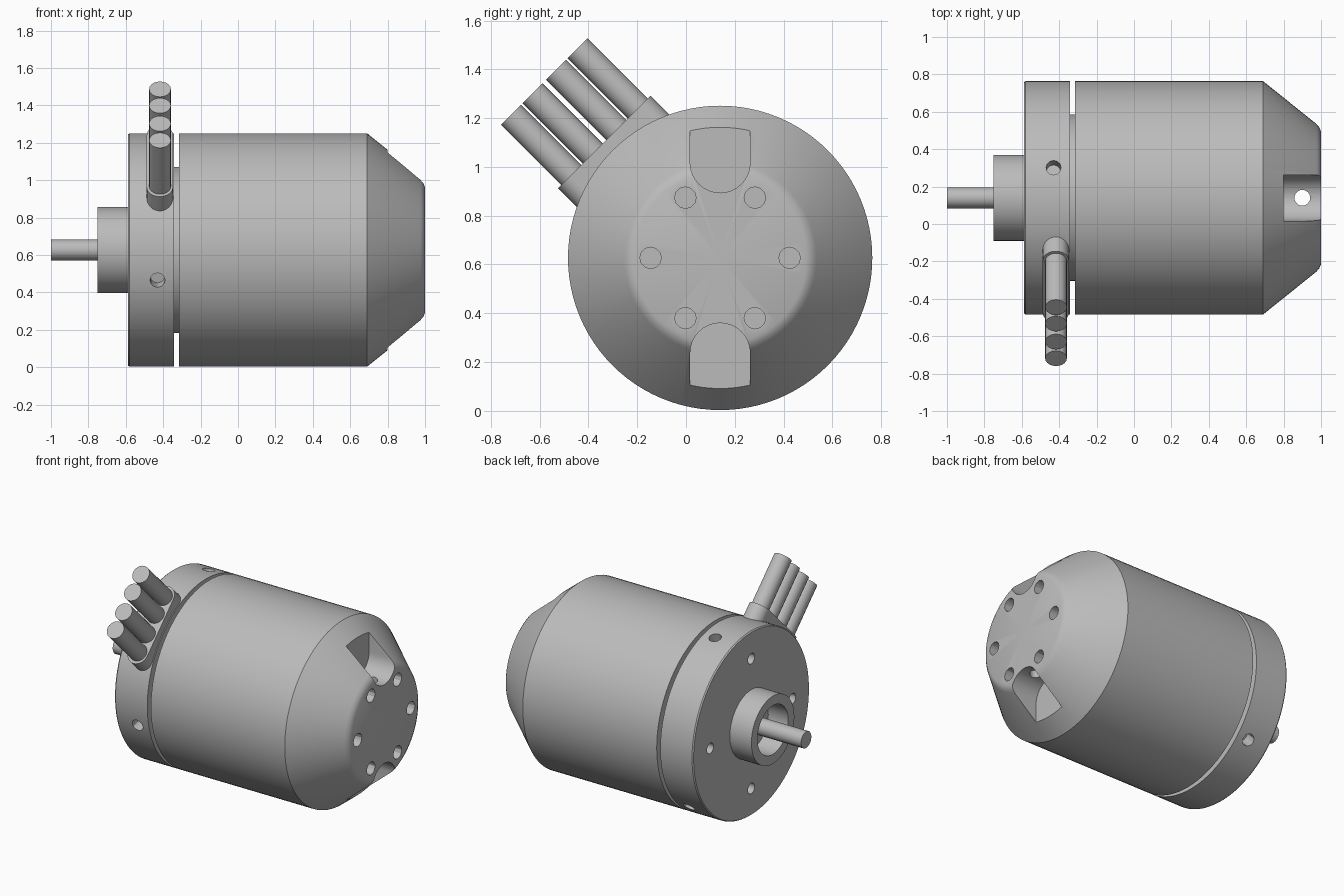
import bpy, bmesh, math
from mathutils import Matrix, Vector

if "Cube" in bpy.data.objects:
    bpy.data.objects.remove(bpy.data.objects["Cube"])

CY, CZ = 0.14, 0.627          # motor axis
R = 0.624                     # body radius

metal = bpy.data.materials.new("light_grey_metal")
metal.use_nodes = True
GREY = (0.5, 0.5, 0.5, 1)
metal.diffuse_color = GREY
metal.node_tree.nodes["Principled BSDF"].inputs["Base Color"].default_value = GREY


def polar(x, radius, degrees):
    """Point around the motor axis; angle runs from +y towards +z."""
    a = math.radians(degrees)
    return Vector((x, CY + radius * math.cos(a), CZ + radius * math.sin(a)))


def finish(name, bm):
    bmesh.ops.recalc_face_normals(bm, faces=bm.faces[:])
    mesh = bpy.data.meshes.new(name)
    bm.to_mesh(mesh)
    bm.free()
    mesh.materials.append(metal)
    obj = bpy.data.objects.new(name, mesh)
    bpy.context.collection.objects.link(obj)
    return obj


def lathe(name, profile, steps=96):
    """Spin an (x, radius) profile around the motor axis."""
    bm = bmesh.new()
    verts = [bm.verts.new((x, CY, CZ + r)) for x, r in profile]
    edges = [bm.edges.new(pair) for pair in zip(verts, verts[1:])]
    bmesh.ops.spin(bm, geom=verts + edges, cent=(0, CY, CZ), axis=(1, 0, 0),
                   angle=math.tau, steps=steps)
    bmesh.ops.remove_doubles(bm, verts=bm.verts[:], dist=0.0005)
    return finish(name, bm)


def rod(name, start, end, radius, sides=24):
    d = end - start
    m = Matrix.Translation((start + end) / 2) @ d.to_track_quat('Z', 'Y').to_matrix().to_4x4()
    bm = bmesh.new()
    bmesh.ops.create_cone(bm, cap_ends=True, segments=sides, radius1=radius,
                          radius2=radius, depth=d.length, matrix=m)
    return finish(name, bm)


def slot(name, centre, along, across, low, high, radius, depth):
    """Round-ended bar, from low to high on its long axis, extruded by depth."""
    bm = bmesh.new()
    points = []
    for k in range(34):
        end, step = divmod(k, 17)
        a = math.pi * (end + step / 16)
        mid = low if end else high
        points.append(centre + along * (mid + radius * math.sin(a)) + across * radius * math.cos(a))
    face = bm.faces.new([bm.verts.new(p) for p in points])
    grown = bmesh.ops.extrude_face_region(bm, geom=[face])["geom"]
    bmesh.ops.translate(bm, vec=depth, verts=[g for g in grown if isinstance(g, bmesh.types.BMVert)])
    return finish(name, bm)


def cut(target, cutters):
    for c in cutters:
        mod = target.modifiers.new("cut", 'BOOLEAN')
        mod.operation, mod.solver, mod.object = 'DIFFERENCE', 'EXACT', c
        bpy.context.view_layer.objects.active = target
        bpy.ops.object.modifier_apply(modifier=mod.name)
        bpy.data.objects.remove(c)


X, Y, Z = Vector((1, 0, 0)), Vector((0, 1, 0)), Vector((0, 0, 1))

# Rotating can with tapered nose
can = lathe("rotor_can", [(-0.315, 0), (-0.315, R), (0.69, R), (0.975, 0.395),
                          (0.99, 0.378), (1.0, 0.355), (1.0, 0)])
cutters = [rod("nose_hole", polar(0.88, 0.285, a), polar(1.1, 0.285, a), 0.044, 12)
           for a in range(0, 360, 60)]
for side in (1, -1):
    cutters.append(slot("nose_pocket", Vector((0.8, CY, CZ)), Z * side, Y,
                        0.39, 0.9, 0.123, X * 0.4))
cutters.append(rod("cross_hole", polar(0.9, 0.4, 90), polar(0.9, 0.4, 270), 0.042))
cut(can, cutters)

# Narrow neck between can and mount
neck = lathe("neck", [(-0.4, 0), (-0.4, 0.445), (-0.25, 0.445), (-0.25, 0)])

# Mounting base with face holes and radial screw holes
base = lathe("mount_base", [(-0.588, 0), (-0.588, R - 0.006), (-0.58, R), (-0.342, R), (-0.342, 0)])
cutters = [rod("face_hole", polar(-0.7, 0.44, a), polar(-0.46, 0.44, a), 0.036, 16)
           for a in range(0, 360, 90)]
cutters += [rod("screw_hole", polar(-0.43, 0.53, a), polar(-0.43, 0.8, a), 0.04, 12)
            for a in (75, 195, 315)]
cut(base, cutters)

# Bearing collar and shaft
collar = lathe("bearing_collar", [(-0.55, 0), (-0.55, 0.23), (-0.75, 0.23), (-0.75, 0.165),
                                  (-0.6, 0.165), (-0.6, 0)], 64)
shaft = rod("shaft", polar(-1.0, 0, 0), polar(-0.56, 0, 0), 0.056, 16)

# Cable outlet and four leads
out = (Z - Y).normalized()
side = (Z + Y).normalized()
outlet = slot("cable_outlet", Vector((-0.418, CY, CZ)) + out * 0.45, side, X,
              -0.198, 0.198, 0.07, out * 0.222)
parts = [can, neck, base, collar, shaft, outlet]
for i, t in enumerate((-0.192, -0.066, 0.07, 0.194)):
    foot = Vector((-0.417, CY, CZ)) + side * t
    parts.append(rod(f"lead_{i + 1}", foot + out * 0.45, foot + out * 1.022, 0.058, 20))

# Smooth shading with crisp edges
bpy.ops.object.select_all(action='DESELECT')
for p in parts:
    p.select_set(True)
bpy.context.view_layer.objects.active = can
bpy.ops.object.shade_smooth_by_angle(angle=math.radians(30))
